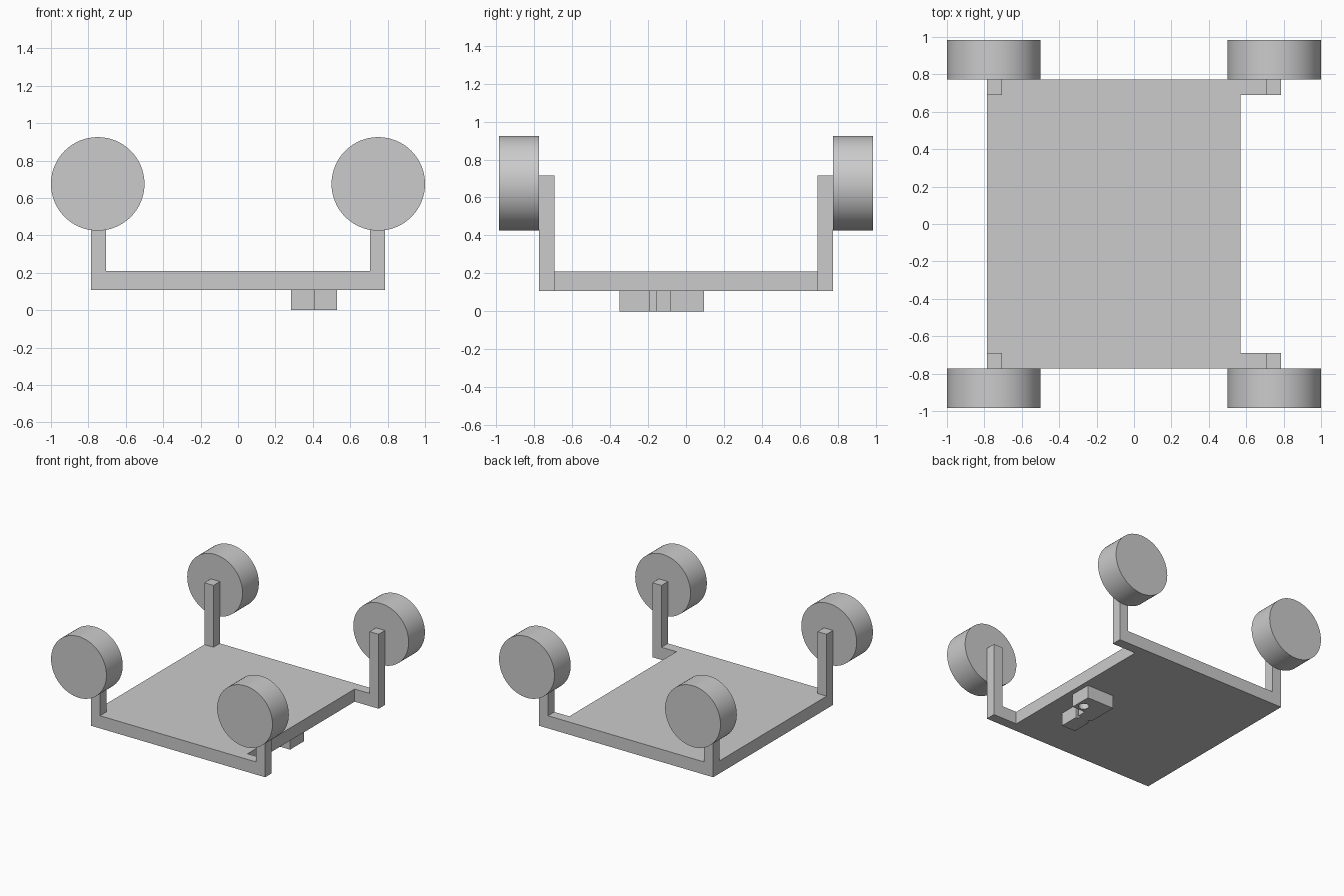
import bpy
import bmesh
import math
from mathutils import Matrix, Vector

cube = bpy.data.objects.get("Cube")
if cube:
    bpy.data.objects.remove(cube, do_unlink=True)

grey = bpy.data.materials.new("plain_grey")
grey.use_nodes = True
tone = (0.6, 0.6, 0.6, 1)
grey.diffuse_color = tone
grey.node_tree.nodes["Principled BSDF"].inputs["Base Color"].default_value = tone


def finish(bm, name):
    """Turn a bmesh into a named grey object."""
    bmesh.ops.recalc_face_normals(bm, faces=bm.faces[:])
    mesh = bpy.data.meshes.new(name)
    bm.to_mesh(mesh)
    bm.free()
    mesh.materials.append(grey)
    obj = bpy.data.objects.new(name, mesh)
    bpy.context.collection.objects.link(obj)
    return obj


def raise_faces(bm, faces, height):
    out = bmesh.ops.extrude_face_region(bm, geom=faces)["geom"]
    verts = [v for v in out if isinstance(v, bmesh.types.BMVert)]
    bmesh.ops.translate(bm, verts=verts, vec=(0, 0, height))
    return [f for f in out if isinstance(f, bmesh.types.BMFace)]


DECK_LOW, DECK_TOP, POST_TOP = 0.107, 0.21, 0.715
HALF_X, HALF_Y, POST = 0.787, 0.773, 0.082

# Deck with two side arms and four corner posts, raised from a plan of cells
xs = [-HALF_X, POST - HALF_X, 0.57, HALF_X - POST, HALF_X]
ys = [-HALF_Y, POST - HALF_Y, HALF_Y - POST, HALF_Y]
bm = bmesh.new()
grid = [[bm.verts.new((x, y, DECK_LOW)) for y in ys] for x in xs]
for i in range(len(xs) - 1):
    for j in range(len(ys) - 1):
        if i < 2 or j != 1:
            bm.faces.new((grid[i][j], grid[i + 1][j],
                          grid[i + 1][j + 1], grid[i][j + 1]))
bmesh.ops.delete(bm, geom=[v for v in bm.verts if not v.link_faces], context='VERTS')
deck = raise_faces(bm, bm.faces[:], DECK_TOP - DECK_LOW)
corners = []
for f in deck:
    c = f.calc_center_median()
    if abs(c.x) > HALF_X - POST and abs(c.y) > HALF_Y - POST:
        corners.append(f)
raise_faces(bm, corners, POST_TOP - DECK_TOP)
bmesh.ops.recalc_face_normals(bm, faces=bm.faces[:])
bmesh.ops.dissolve_limit(bm, angle_limit=0.01, verts=bm.verts[:], edges=bm.edges[:])
finish(bm, "deck_with_posts")

# Wheels on the outer side of each post
RADIUS, WIDTH = 0.25, 0.21
for end, sy in (("front", -1), ("back", 1)):
    for side, sx in (("right", -1), ("left", 1)):
        bm = bmesh.new()
        place = Matrix.Translation((sx * 0.75, sy * (HALF_Y + WIDTH / 2), 0.675))
        bmesh.ops.create_cone(bm, cap_ends=True, segments=64, radius1=RADIUS,
                              radius2=RADIUS, depth=WIDTH,
                              matrix=place @ Matrix.Rotation(math.pi / 2, 4, 'X'))
        wheel = finish(bm, f"{end}_{side}_wheel")
        for p in wheel.data.polygons:
            p.use_smooth = len(p.vertices) == 4
        for e in wheel.data.edges:
            a, b = (wheel.data.vertices[v].co for v in e.vertices)
            e.use_edge_sharp = abs(a.y - b.y) < 0.01

# Bracket under the deck: wide head, narrow stem and a notched waist
outline = [(0.283, -0.35), (0.409, -0.35), (0.409, -0.19), (0.388, -0.19),
           (0.388, -0.158), (0.409, -0.158), (0.409, -0.084), (0.529, -0.084),
           (0.529, 0.095), (0.283, 0.095), (0.283, -0.158), (0.307, -0.158),
           (0.307, -0.19), (0.283, -0.19)]
bm = bmesh.new()
base = bm.faces.new([bm.verts.new((x, y, 0)) for x, y in outline])
raise_faces(bm, [base], DECK_LOW)
bracket = finish(bm, "under_bracket")

# Round hole through the bracket head
bm = bmesh.new()
bmesh.ops.create_cone(bm, cap_ends=True, segments=24, radius1=0.04, radius2=0.04,
                      depth=0.18, matrix=Matrix.Translation((0.47, -0.025, 0)))
cutter = finish(bm, "hole_cutter")
cutter.hide_render = True
cutter.hide_viewport = True
hole = bracket.modifiers.new("hole", 'BOOLEAN')
hole.operation = 'DIFFERENCE'
hole.solver = 'EXACT'
hole.object = cutter
